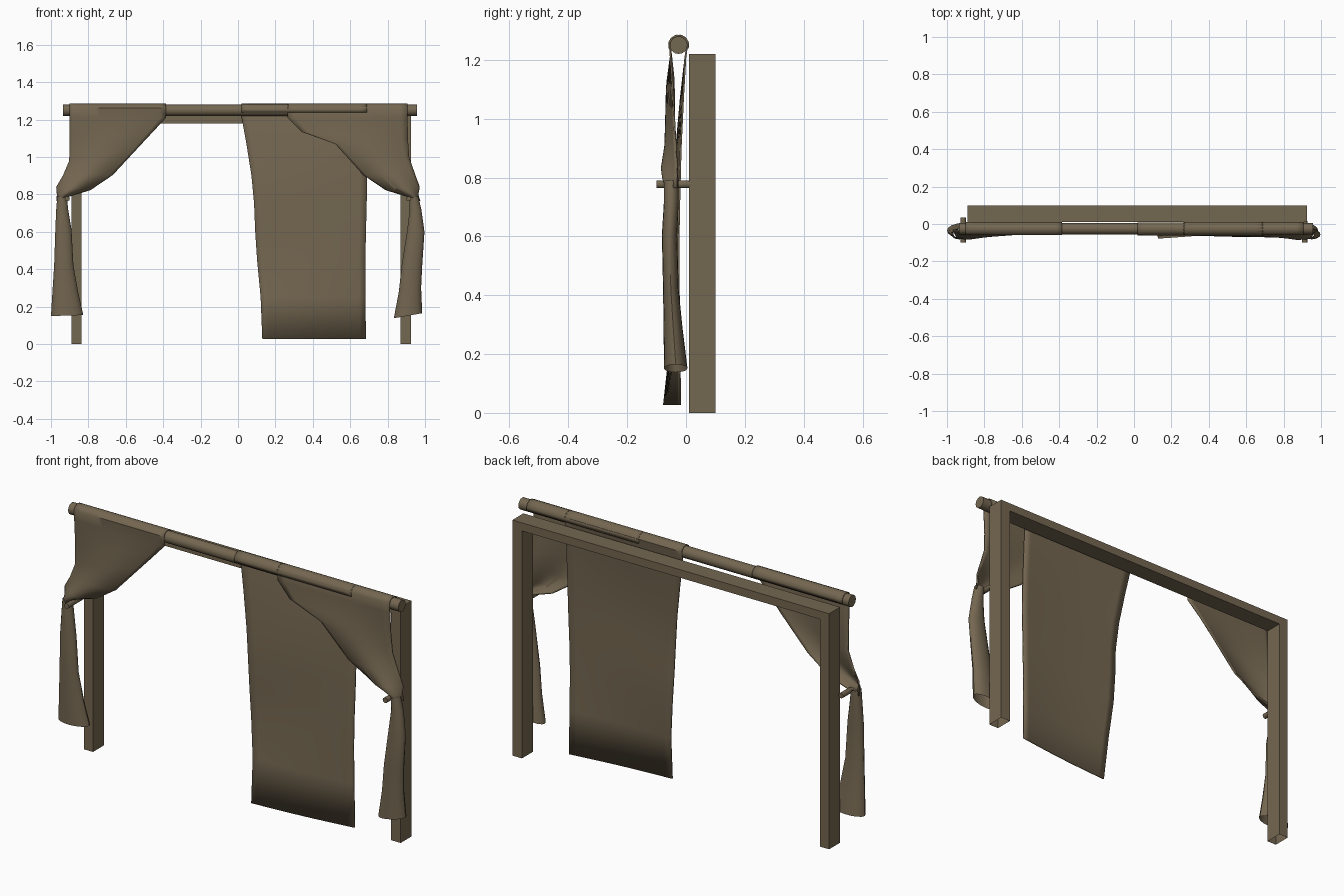
import bpy, bmesh, math

mat = bpy.data.materials.new("dusty_brown")
mat.diffuse_color = (0.175, 0.135, 0.082, 1)

ROD_Y, ROD_Z, ROD_R = -0.025, 1.25, 0.03


def make(name, verts, faces, smooth=True, thick=0):
    me = bpy.data.meshes.new(name)
    me.from_pydata(verts, [], faces)
    bm = bmesh.new()
    bm.from_mesh(me)
    bmesh.ops.recalc_face_normals(bm, faces=bm.faces)
    bm.to_mesh(me)
    bm.free()
    me.materials.append(mat)
    ob = bpy.data.objects.new(name, me)
    bpy.context.collection.objects.link(ob)
    if thick:
        m = ob.modifiers.new("cloth_thickness", 'SOLIDIFY')
        m.thickness, m.offset = thick, 0
    if smooth:
        bpy.ops.object.select_all(action='DESELECT')
        ob.select_set(True)
        bpy.context.view_layer.objects.active = ob
        bpy.ops.object.shade_smooth_by_angle(angle=math.radians(40))
    return ob


def skin(name, rows, closed=False, thick=0):
    """Quads between rows of points."""
    n = len(rows[0])
    faces = [(r * n + c, r * n + (c + 1) % n, (r + 1) * n + (c + 1) % n, (r + 1) * n + c)
             for r in range(len(rows) - 1) for c in range(n if closed else n - 1)]
    return make(name, [p for row in rows for p in row], faces, True, thick)


def rod(name, a, b, radius, axis, sides=16):
    verts = []
    for end in (a, b):
        for i in range(sides):
            t = 2 * math.pi * i / sides
            u, v = radius * math.cos(t), radius * math.sin(t)
            verts.append((end[0], end[1] + u, end[2] + v) if axis == 'X'
                         else (end[0] + u, end[1], end[2] + v))
    faces = [(i, (i + 1) % sides, sides + (i + 1) % sides, sides + i) for i in range(sides)]
    faces += [tuple(range(sides)), tuple(range(sides, 2 * sides))]
    return make(name, verts, faces)


def sheet(name, data, angles, cols=16):
    """Cloth wrapped on the rod, then hung.
    data rows: outer x, outer z, inner x, inner z, outer y, inner y, forward bulge"""
    rows = []
    for a in angles:
        t = math.radians(a)
        y, z = ROD_Y + 0.033 * math.cos(t), ROD_Z + 0.033 * math.sin(t)
        rows.append([(data[0][0] + (data[0][2] - data[0][0]) * c / cols, y, z)
                     for c in range(cols + 1)])
    for xo, zo, xi, zi, yo, yi, b in data:
        row = []
        for c in range(cols + 1):
            u = c / cols
            row.append((xo + (xi - xo) * u,
                        yo + (yi - yo) * u - b * math.sin(math.pi * u),
                        zo + (zi - zo) * u))
        rows.append(row)
    return skin(name, rows, thick=0.006)


def tail(name, data, sides=16):
    """Gathered cloth below the peg: outer x, outer z, inner x, inner z, back y, front y"""
    rows = []
    for xo, zo, xi, zi, yb, yf in data:
        row = []
        for i in range(sides):
            t = 2 * math.pi * i / sides
            u = 0.5 + 0.5 * math.cos(t)
            row.append((xo + (xi - xo) * u,
                        (yb + yf) / 2 + (yb - yf) / 2 * math.sin(t),
                        zo + (zi - zo) * u))
        rows.append(row)
    return skin(name, rows, closed=True)


# Door frame: U profile extruded in depth, open post bottoms
prof = [(-0.89, 0), (-0.89, 1.22), (0.925, 1.22), (0.925, 0),
        (0.87, 0), (0.87, 1.178), (-0.838, 1.178), (-0.838, 0)]
fv = [(x, y, z) for y in (0.01, 0.10) for x, z in prof]
ff = [(i, i + 1, i + 9, i + 8) for i in (0, 1, 2, 4, 5, 6)]
for o in (0, 8):
    ff += [(o, o + 1, o + 6, o + 7), (o + 1, o + 2, o + 5, o + 6), (o + 2, o + 3, o + 4, o + 5)]
make("door_frame", fv, ff, smooth=False)

# Curtain rod and tie-back pegs
rod("curtain_rod", (-0.935, ROD_Y, ROD_Z), (0.957, ROD_Y, ROD_Z), ROD_R, 'X')
rod("left_peg", (-0.913, 0.035, 0.777), (-0.913, -0.1, 0.777), 0.014, 'Y', 10)
rod("right_peg", (0.913, 0.015, 0.777), (0.913, -0.1, 0.777), 0.014, 'Y', 10)

over_front = (-20, 10, 40, 70, 100, 130, 160)

# Left tied curtain
sheet("left_curtain", [
    (-0.90, 1.21, -0.385, 1.21, -0.052, -0.050, 0.000),
    (-0.90, 1.10, -0.455, 1.135, -0.045, -0.042, 0.012),
    (-0.902, 0.98, -0.53, 1.055, -0.040, -0.040, 0.020),
    (-0.935, 0.90, -0.67, 0.905, -0.035, -0.040, 0.030),
    (-0.970, 0.84, -0.79, 0.825, -0.030, -0.030, 0.050),
    (-0.966, 0.80, -0.905, 0.790, -0.030, -0.025, 0.050),
    (-0.968, 0.765, -0.918, 0.765, -0.030, -0.030, 0.035)], over_front)
tail("left_curtain_tail", [
    (-0.966, 0.79, -0.915, 0.785, -0.025, -0.075),
    (-0.972, 0.72, -0.908, 0.72, -0.025, -0.075),
    (-0.977, 0.60, -0.890, 0.61, -0.030, -0.082),
    (-0.983, 0.42, -0.880, 0.42, -0.025, -0.078),
    (-0.992, 0.28, -0.855, 0.28, -0.012, -0.076),
    (-1.000, 0.15, -0.827, 0.155, 0.005, -0.075)])

# Right tied curtain
sheet("right_curtain", [
    (0.907, 1.21, 0.265, 1.21, -0.052, -0.052, 0.000),
    (0.908, 1.10, 0.34, 1.135, -0.045, -0.060, 0.010),
    (0.915, 1.00, 0.52, 1.07, -0.040, -0.065, 0.012),
    (0.945, 0.91, 0.67, 0.905, -0.035, -0.050, 0.028),
    (0.970, 0.84, 0.79, 0.825, -0.030, -0.035, 0.050),
    (0.962, 0.80, 0.905, 0.790, -0.030, -0.025, 0.050),
    (0.972, 0.765, 0.918, 0.765, -0.030, -0.030, 0.035)], over_front)
tail("right_curtain_tail", [
    (0.964, 0.79, 0.915, 0.785, -0.025, -0.075),
    (0.980, 0.72, 0.918, 0.72, -0.025, -0.075),
    (0.997, 0.60, 0.905, 0.61, -0.030, -0.082),
    (0.985, 0.42, 0.875, 0.42, -0.025, -0.078),
    (0.979, 0.30, 0.860, 0.28, -0.012, -0.076),
    (0.985, 0.165, 0.833, 0.138, 0.005, -0.075)])

# Loose hanging panel behind the right curtain
sheet("loose_panel", [
    (0.69, 1.21, 0.020, 1.21, -0.002, -0.002, 0.000),
    (0.69, 1.07, 0.045, 1.07, -0.010, -0.015, 0.005),
    (0.69, 0.90, 0.072, 0.90, -0.018, -0.030, 0.008),
    (0.688, 0.75, 0.086, 0.75, -0.022, -0.038, 0.005),
    (0.684, 0.60, 0.092, 0.60, -0.025, -0.035, 0.004),
    (0.681, 0.45, 0.102, 0.45, -0.025, -0.035, 0.008),
    (0.681, 0.25, 0.121, 0.25, -0.022, -0.050, 0.010),
    (0.684, 0.027, 0.130, 0.027, -0.020, -0.075, 0.006)],
    (200, 170, 140, 110, 80, 50, 20))
